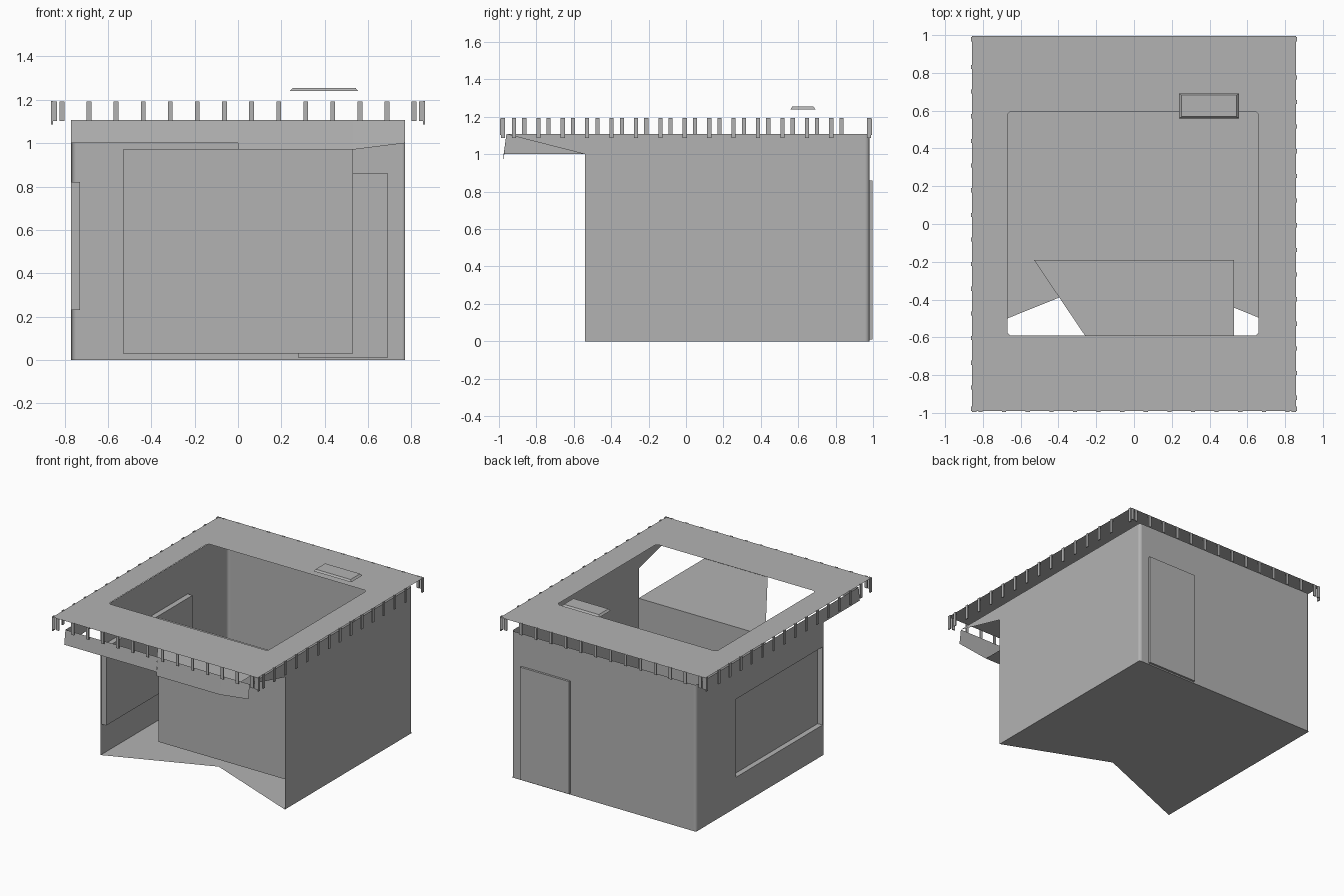
import bpy
import bmesh
import math
from mathutils import Matrix, Vector

cube = bpy.data.objects.get("Cube")
if cube:
    bpy.data.objects.remove(cube, do_unlink=True)

# One plain grey for the whole building
GREY = (0.45, 0.45, 0.45, 1.0)
grey = bpy.data.materials.new("plain_grey")
grey.use_nodes = True
grey.diffuse_color = GREY
grey.node_tree.nodes["Principled BSDF"].inputs["Base Color"].default_value = GREY

# Main sizes
WX, BACK, FRONT = 0.77, 0.98, -0.54      # wall half width, back and front ends
TOP, LEDGE, ROOF = 1.107, 1.0, 1.19      # wall top, canopy underside, roof height
R = 0.02                                 # rounding of the back corners
RX, RY = 0.858, 0.99                     # roof half sizes


def finish(name, bm):
    mesh = bpy.data.meshes.new(name)
    bm.to_mesh(mesh)
    bm.free()
    mesh.materials.append(grey)
    ob = bpy.data.objects.new(name, mesh)
    bpy.context.scene.collection.objects.link(ob)
    return ob


def sheet(name, polys):
    """Thin surface made of a few polygons."""
    bm = bmesh.new()
    for poly in polys:
        bm.faces.new([bm.verts.new(p) for p in poly])
    bmesh.ops.remove_doubles(bm, verts=bm.verts, dist=0.0005)
    return finish(name, bm)


def rect(place, u0, u1, v0, v1, d=0.0):
    return [place(u, v, d) for u, v in ((u0, v0), (u1, v0), (u1, v1), (u0, v1))]


def wall_with_opening(wall, pane, place, u, a, b, depth):
    """Wall over u, with an opening a (along) by b (up) and an offset pane."""
    sheet(wall, [rect(place, u[0], a[0], 0, TOP), rect(place, a[1], u[1], 0, TOP),
                 rect(place, a[0], a[1], 0, b[0]), rect(place, a[0], a[1], b[1], TOP)])
    near = rect(place, a[0], a[1], b[0], b[1])
    far = rect(place, a[0], a[1], b[0], b[1], depth)
    sides = [[near[i - 1], near[i], far[i], far[i - 1]] for i in range(4)]
    sheet(pane, sides + [far])


def boxes(name, items):
    """Several boxes, each given by centre and size."""
    bm = bmesh.new()
    for centre, size in items:
        bmesh.ops.create_cube(bm, size=1, matrix=Matrix.Translation(centre)
                              @ Matrix.Diagonal(Vector(size)).to_4x4())
    return finish(name, bm)


# Floor with a V notch in its front edge
sheet("floor", [[(-WX, FRONT, 0), (0, -0.23, 0), (0, BACK, 0), (-WX, BACK, 0)],
                [(0, -0.23, 0), (WX, FRONT, 0), (WX, BACK, 0), (0, BACK, 0)]])

# Walls: window in the -x wall, door in the back wall, plain +x wall
wall_with_opening("window_wall", "window", lambda u, v, d: (-WX + d, u, v),
                  (FRONT, BACK - R), (-0.53, 0.5), (0.23, 0.82), 0.04)
wall_with_opening("back_wall", "door", lambda u, v, d: (u, BACK + d, v),
                  (-WX + R, WX - R), (0.28, 0.69), (0.01, 0.86), 0.016)
sheet("plain_wall", [[(WX, FRONT, 0), (WX, BACK - R, 0), (WX, BACK - R, TOP),
                      (WX, -0.96, TOP), (WX, FRONT, LEDGE)]])

# Rounded back corners
for side, label in ((1, "left"), (-1, "right")):
    arc = [(side * (WX - R + R * math.cos(t)), BACK - R + R * math.sin(t))
           for t in (i * math.pi / 8 for i in range(5))]
    corner = sheet(label + "_back_corner",
                   [[(*p, 0), (*q, 0), (*q, TOP), (*p, TOP)]
                    for p, q in zip(arc, arc[1:])])
    for face in corner.data.polygons:
        face.use_smooth = True

# Canopy: front fascia, its -x cheek, and the counter hood behind
LOW, FY = 0.97, -0.975
sheet("canopy_fascia", [
    [(-WX, FY, LEDGE), (0, FY, LEDGE), (0, -0.96, TOP), (-WX, -0.96, TOP)],
    [(0, FY, LOW), (0.53, FY, LOW), (0.53, -0.96, TOP), (0, -0.96, TOP)],
    [(0.53, FY, LOW), (WX, FY, LEDGE), (WX, -0.96, TOP), (0.53, -0.96, TOP)]])
sheet("canopy_cheek", [[(-WX, FY, LEDGE), (-WX, FRONT, LEDGE),
                        (-WX, FRONT, TOP), (-WX, -0.96, TOP)]])
sheet("counter_hood", [[(-0.53, -0.19, LOW), (0, FY, LOW),
                        (0.53, FY, LOW), (0.53, -0.19, LOW)]])
sheet("inner_front_wall", [[(-0.53, -0.19, 0.03), (0.53, -0.19, 0.03),
                            (0.53, -0.19, LOW), (-0.53, -0.19, LOW)]])

# Flat roof frame around an opening with clipped corners
outer = [(-RX, -RY), (RX, -RY), (RX, RY + 0.005), (-RX, RY + 0.005)]
x0, x1, y0, y1, c = -0.67, 0.66, -0.59, 0.595, 0.015
inner = [(x0, y0 + c), (x0 + c, y0), (x1 - c, y0), (x1, y0 + c),
         (x1, y1 - c), (x1 - c, y1), (x0 + c, y1), (x0, y1 - c)]
polys = []
for i in range(4):
    j = (i + 1) % 4
    polys.append([outer[i], inner[2 * i + 1], inner[2 * i]])
    polys.append([outer[i], outer[j], inner[2 * j], inner[2 * i + 1]])
sheet("roof", [[(x, y, ROOF) for x, y in poly] for poly in polys])

# Small hanging tabs along the roof edges
W, T = 0.022, 0.008
xs = [-0.8125 + 0.125 * i for i in range(14)]
for name, y in (("front_tabs", -RY), ("back_tabs", RY)):
    ends = [-RX + 0.012, RX - 0.012]
    boxes(name, [((x, y, 1.147), (W, T, 0.09)) for x in xs + ends])
for name, x, start in (("left_tabs", RX, -0.92), ("right_tabs", -RX, -0.865)):
    ys = [start + 0.1305 * i for i in range(14)] + [-RY + 0.012, RY - 0.012]
    boxes(name, [((x, y, 1.14), (T, W, 0.108)) for y in ys])

# Floating roof hatch with a slightly smaller top
hatch = boxes("roof_hatch", [((0.397, 0.625, 1.247), (0.316, 0.134, 0.014))])
for v in hatch.data.vertices:
    if v.co.z > 1.247:
        v.co.x += 0.012 if v.co.x < 0.397 else -0.012
        v.co.y += 0.01 if v.co.y < 0.625 else -0.01
